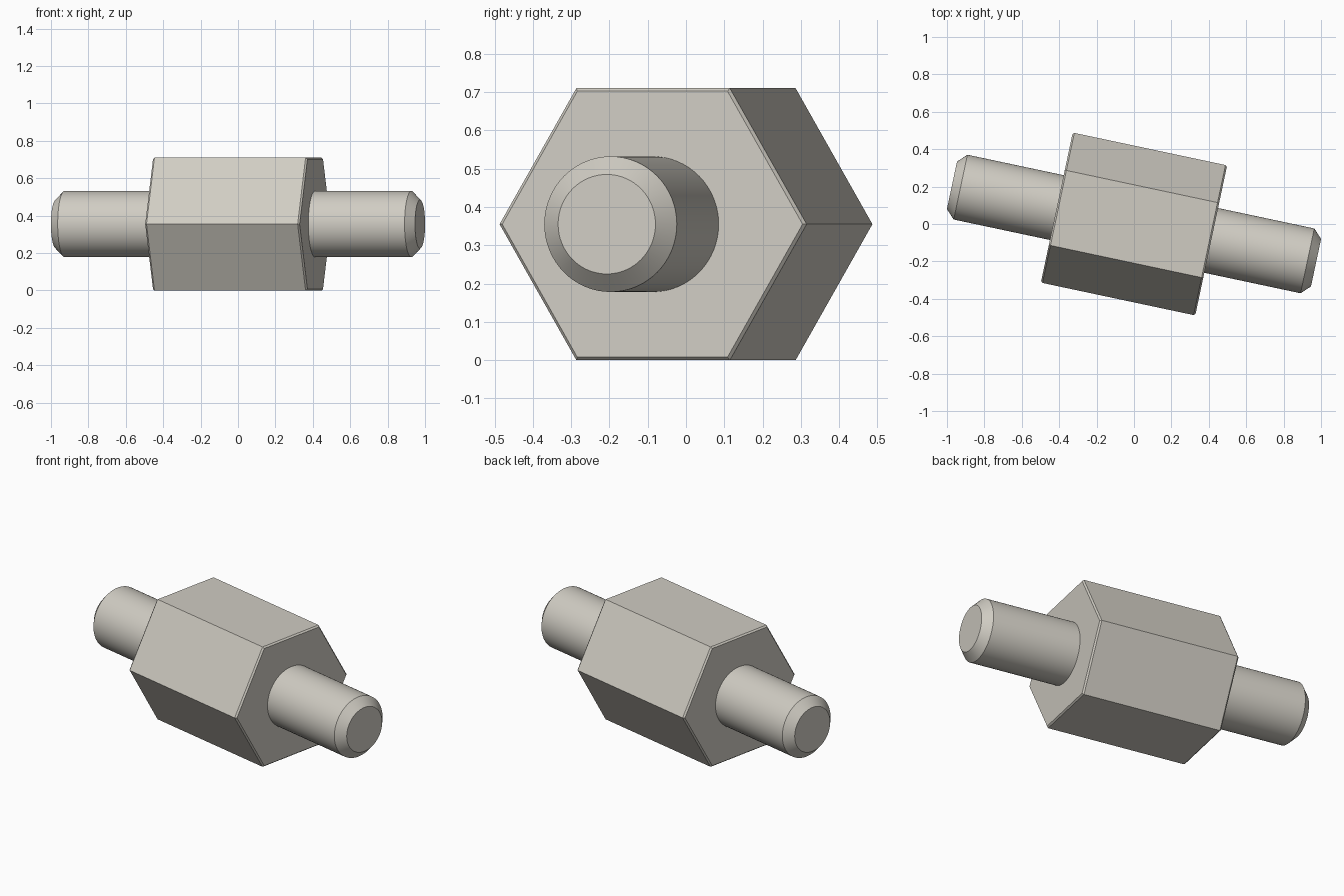
import bpy, bmesh
from math import sin, cos, pi, radians

cube = bpy.data.objects.get("Cube")
if cube:
    bpy.data.objects.remove(cube, do_unlink=True)

AXIS_HEIGHT = 0.355
TURN = radians(-12)

metal = bpy.data.materials.new("light_warm_grey_metal")
metal.use_nodes = True
colour = (0.63, 0.605, 0.545, 1)
metal.diffuse_color = colour
metal.node_tree.nodes["Principled BSDF"].inputs["Base Color"].default_value = colour


def turned_part(name, profile, sides, side=1):
    """Sweep (distance along axis, radius) pairs around the x axis and cap both ends."""
    bm = bmesh.new()
    rings = []
    for x, r in profile:
        rings.append([bm.verts.new((side * x, r * cos(2 * pi * k / sides),
                                    r * sin(2 * pi * k / sides))) for k in range(sides)])
    for a, b in zip(rings, rings[1:]):
        for k in range(sides):
            n = (k + 1) % sides
            bm.faces.new((a[k], a[n], b[n], b[k]))
    bm.faces.new(rings[0])
    bm.faces.new(rings[-1])
    bmesh.ops.recalc_face_normals(bm, faces=bm.faces)
    mesh = bpy.data.meshes.new(name)
    bm.to_mesh(mesh)
    bm.free()
    mesh.materials.append(metal)
    obj = bpy.data.objects.new(name, mesh)
    bpy.context.collection.objects.link(obj)
    obj.location.z = AXIS_HEIGHT
    obj.rotation_euler.z = TURN
    return obj


# Hexagonal body with slightly chamfered ends
half, radius, bevel = 0.422, 0.41, 0.009
turned_part("hex_body", [(-half, radius - bevel), (-half + bevel, radius),
                         (half - bevel, radius), (half, radius - bevel)], 6)

# Round studs with chamfered tips, one at each end
tip, stud_radius, chamfer = 0.995, 0.177, 0.047
for name, side in (("left_stud", 1), ("right_stud", -1)):
    stud = turned_part(name, [(half - 0.01, stud_radius), (tip - chamfer, stud_radius),
                              (tip, stud_radius - chamfer)], 64, side)
    bpy.ops.object.select_all(action="DESELECT")
    stud.select_set(True)
    bpy.context.view_layer.objects.active = stud
    bpy.ops.object.shade_smooth_by_angle(angle=radians(30))
